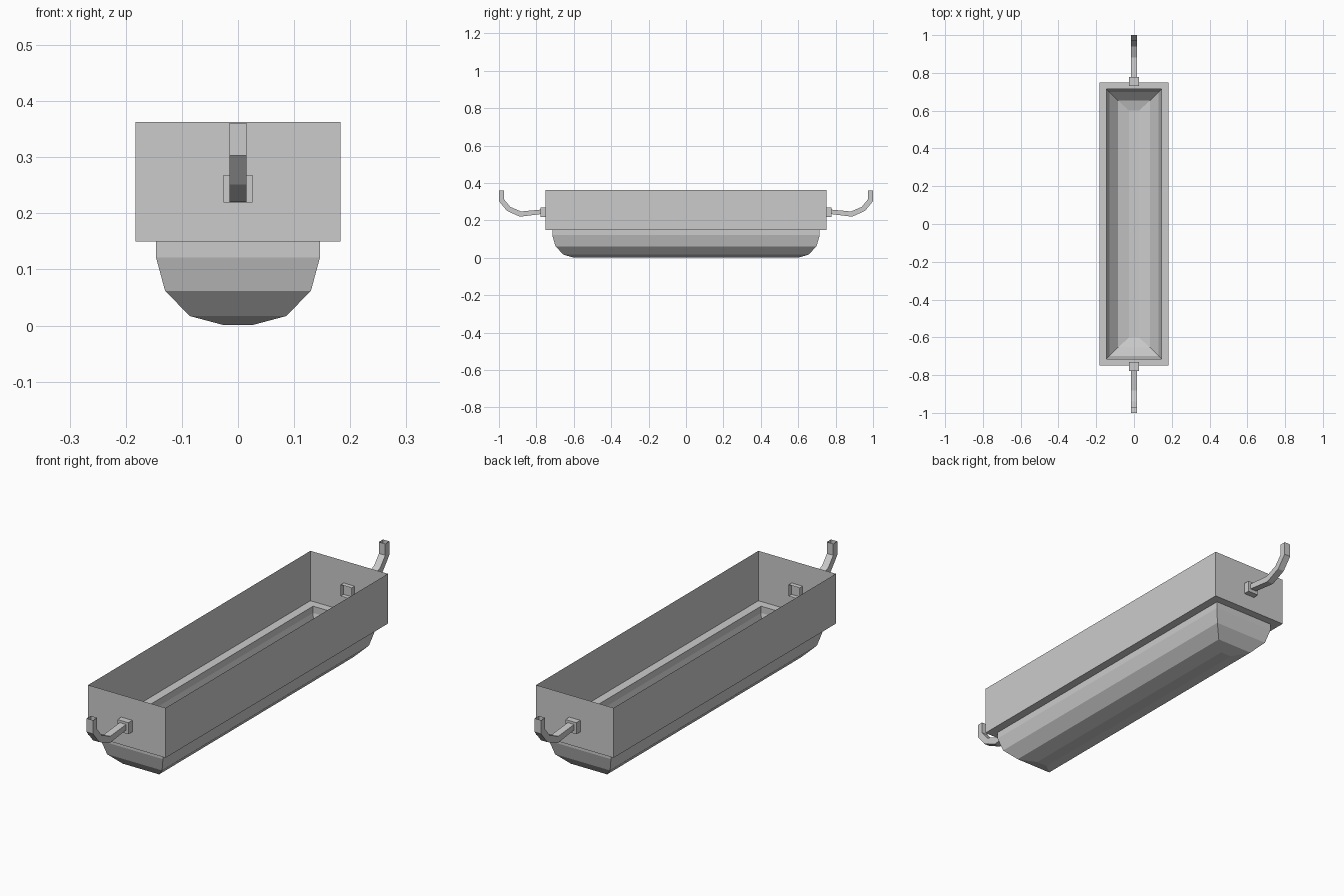
import bpy, bmesh

if "Cube" in bpy.data.objects:
    bpy.data.objects.remove(bpy.data.objects["Cube"])


def finish(name, bm):
    bmesh.ops.recalc_face_normals(bm, faces=bm.faces)
    mesh = bpy.data.meshes.new(name)
    bm.to_mesh(mesh)
    bm.free()
    obj = bpy.data.objects.new(name, mesh)
    bpy.context.collection.objects.link(obj)
    return obj


def loft(bm, rings):
    rows = [[bm.verts.new(p) for p in ring] for ring in rings]
    for a, b in zip(rows, rows[1:]):
        for i in range(len(a)):
            j = (i + 1) % len(a)
            bm.faces.new((a[i], a[j], b[j], b[i]))
    return rows


def rect(hx, hy, z):
    return [(-hx, -hy, z), (hx, -hy, z), (hx, hy, z), (-hx, hy, z)]


# Open-topped tub wall with the ledge it stands on
bm = bmesh.new()
loft(bm, [rect(0.183, 0.75, 0.363), rect(0.183, 0.75, 0.15),
          rect(0.146, 0.715, 0.15)])
finish("upper_wall", bm)

# Faceted thin-skinned trough below the ledge
bm = bmesh.new()
rows = loft(bm, [rect(0.146, 0.715, 0.15), rect(0.146, 0.715, 0.121),
                 rect(0.13, 0.698, 0.062), rect(0.086, 0.655, 0.017),
                 rect(0.026, 0.60, 0.001)])
bm.faces.new(rows[-1])
finish("lower_trough", bm)

# Hook profile as (y, z) pairs: outer edge, inner edge
hook = [((0.775, 0.234), (0.775, 0.258)), ((0.888, 0.22), (0.882, 0.248)),
        ((0.957, 0.251), (0.94, 0.273)), ((1.0, 0.303), (0.972, 0.312)),
        ((1.0, 0.361), (0.972, 0.361))]

for side, label in ((-1, "front"), (1, "back")):
    # Mounting block through the end wall, open on the inside
    bm = bmesh.new()
    rows = loft(bm, [[(x, side * y, z) for x, z in
                      ((-0.026, 0.219), (0.026, 0.219), (0.026, 0.268), (-0.026, 0.268))]
                     for y in (0.73, 0.777)])
    bm.faces.new(rows[-1])
    finish(label + "_hook_mount", bm)

    # Square-section bent hook, open at the tip
    bm = bmesh.new()
    loft(bm, [[(-0.015, side * o[0], o[1]), (0.015, side * o[0], o[1]),
               (0.015, side * i[0], i[1]), (-0.015, side * i[0], i[1])]
              for o, i in hook])
    finish(label + "_hook", bm)
